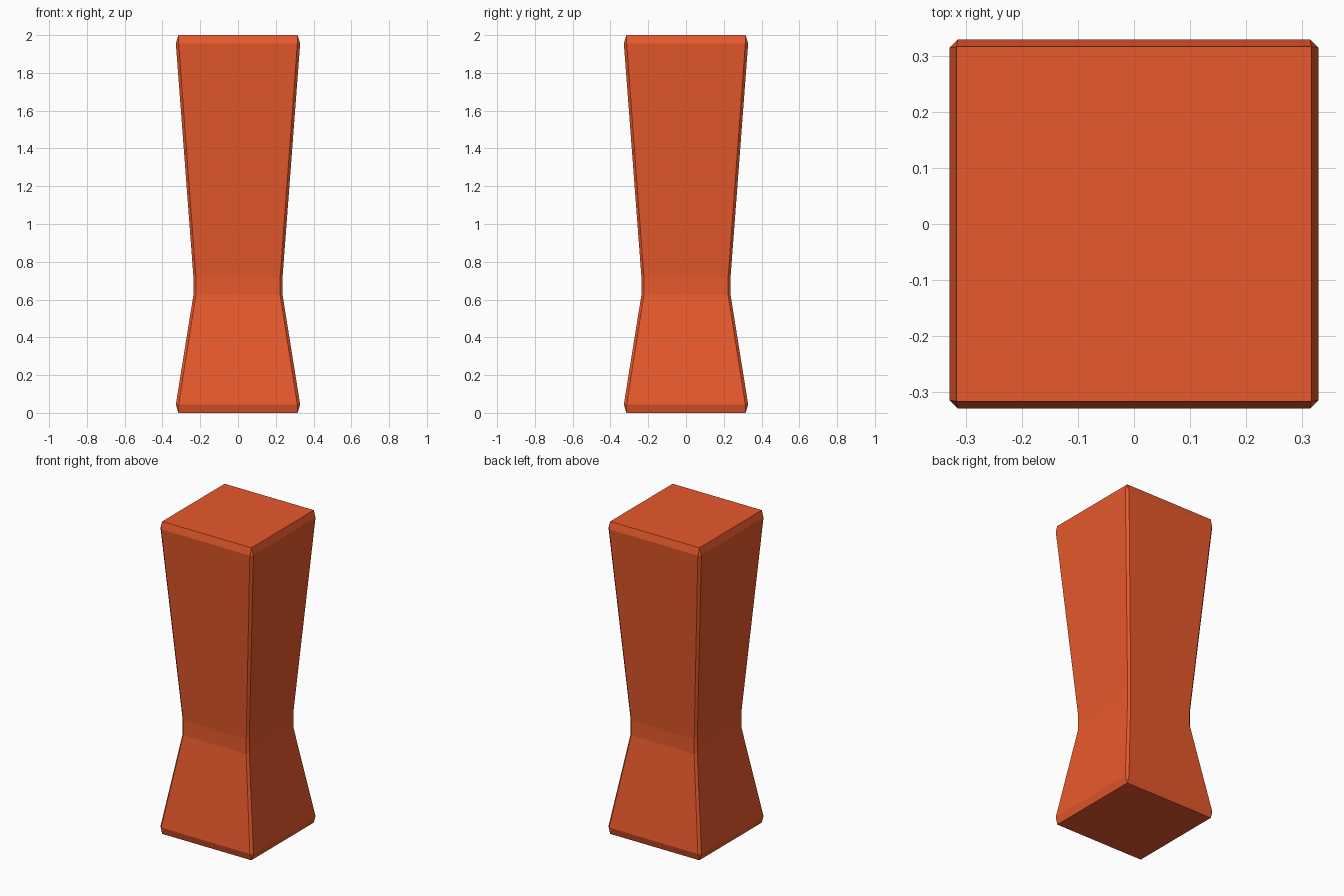
import bpy, bmesh

if "Cube" in bpy.data.objects:
    bpy.data.objects.remove(bpy.data.objects["Cube"])

# Profile of the post: (height, half width, corner chamfer)
PROFILE = [(0.0, 0.316, 0.0), (0.045, 0.329, 0.015), (0.625, 0.236, 0.013),
           (0.72, 0.236, 0.013), (1.955, 0.329, 0.015), (2.0, 0.316, 0.0)]


def ring(bm, z, h, c):
    """Square ring with cut corners, counter-clockwise."""
    k = h - c
    pts = [(h, -k), (h, k), (k, h), (-k, h), (-h, k), (-h, -k), (-k, -h), (k, -h)]
    return [bm.verts.new((x, y, z)) for x, y in pts]


# Waisted square post, lofted through the rings
bm = bmesh.new()
rings = [ring(bm, *p) for p in PROFILE]
for a, b in zip(rings, rings[1:]):
    for i in range(8):
        j = (i + 1) % 8
        bm.faces.new((a[i], a[j], b[j], b[i]))
bm.faces.new(rings[0][::-1])
bm.faces.new(rings[-1])

# Chamfers close to a point at the end caps
bmesh.ops.remove_doubles(bm, verts=bm.verts, dist=0.0005)
bmesh.ops.recalc_face_normals(bm, faces=bm.faces)
mesh = bpy.data.meshes.new("waisted_post")
bm.to_mesh(mesh)
bm.free()
post = bpy.data.objects.new("waisted_post", mesh)
bpy.context.collection.objects.link(post)

# Orange-red paint
paint = bpy.data.materials.new("orange_red")
paint.diffuse_color = (0.80, 0.10, 0.025, 1)
paint.use_nodes = True
paint.node_tree.nodes["Principled BSDF"].inputs["Base Color"].default_value = paint.diffuse_color
mesh.materials.append(paint)
